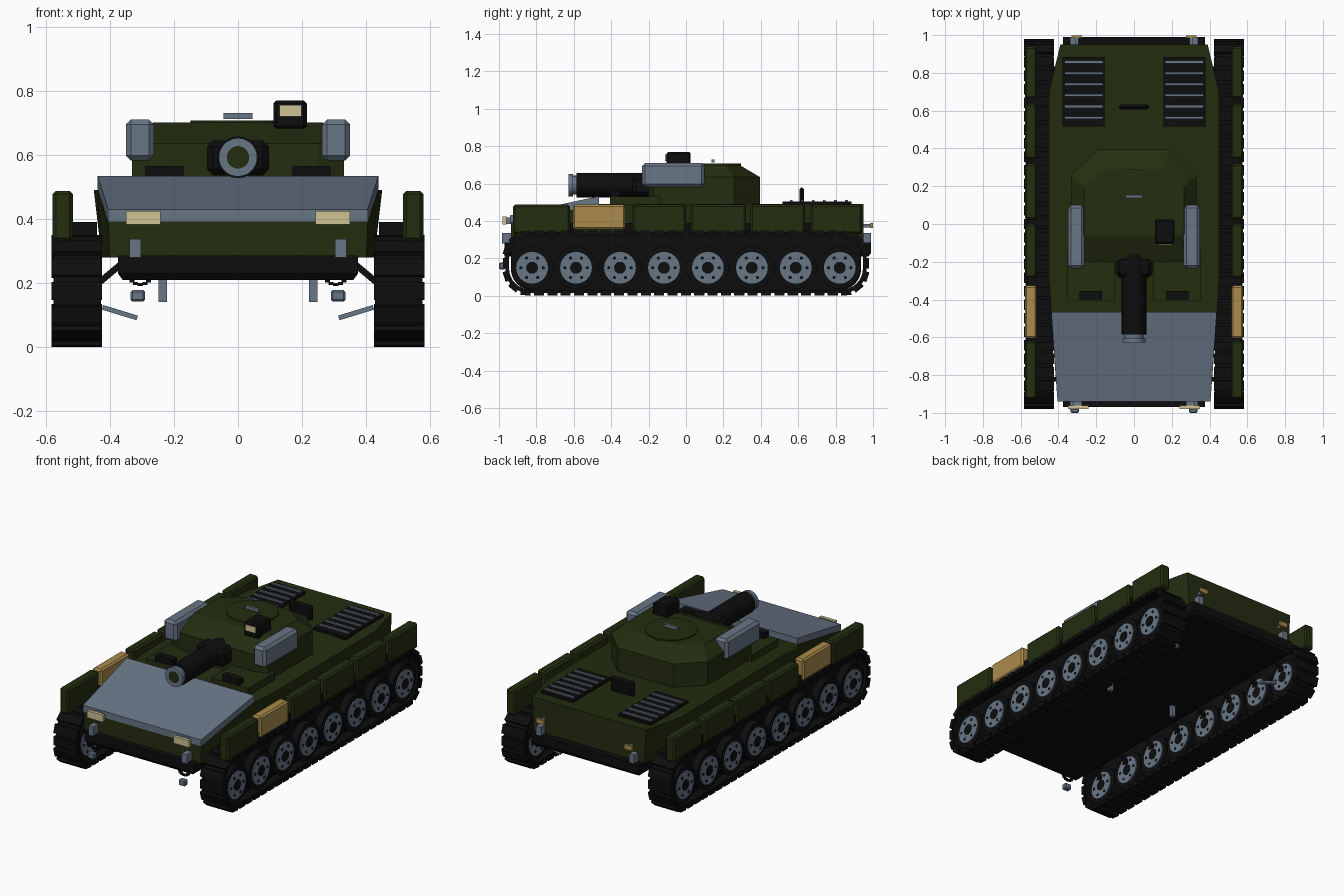
import bpy, bmesh, math
from mathutils import Vector, Matrix

cube = bpy.data.objects.get("Cube")
if cube:
    bpy.data.objects.remove(cube, do_unlink=True)


def material(name, rgb):
    m = bpy.data.materials.new(name)
    m.use_nodes = True
    m.diffuse_color = (*rgb, 1)
    m.node_tree.nodes["Principled BSDF"].inputs["Base Color"].default_value = (*rgb, 1)
    return m


GREEN = material("dark green", (0.017, 0.026, 0.005))
BLACK = material("black", (0.004, 0.004, 0.004))
GRAY = material("blue gray", (0.14, 0.18, 0.24))
TAN = material("tan", (0.40, 0.26, 0.07))
CREAM = material("cream", (0.62, 0.54, 0.30))
ROUND_Y = Matrix.Rotation(math.pi / 2, 4, 'X')
ROUND_X = Matrix.Rotation(math.pi / 2, 4, 'Y')


def finish(bm, name, mat, smooth=False):
    bmesh.ops.recalc_face_normals(bm, faces=bm.faces)
    me = bpy.data.meshes.new(name)
    bm.to_mesh(me)
    bm.free()
    ob = bpy.data.objects.new(name, me)
    bpy.context.collection.objects.link(ob)
    me.materials.append(mat)
    if smooth:
        bpy.ops.object.select_all(action='DESELECT')
        ob.select_set(True)
        bpy.context.view_layer.objects.active = ob
        bpy.ops.object.shade_smooth_by_angle(angle=math.radians(35))
    return ob


def add_box(bm, x, y, z, turn=None):
    """Box from three (low, high) ranges, optionally turned about its centre."""
    mid = Vector([sum(r) / 2 for r in (x, y, z)])
    size = [r[1] - r[0] for r in (x, y, z)]
    mtx = Matrix.Translation(mid) @ (turn or Matrix()) @ Matrix.Diagonal((*size, 1))
    bmesh.ops.create_cube(bm, size=1, matrix=mtx)


def box(name, mat, x, y, z, bevel=0, turn=None):
    bm = bmesh.new()
    add_box(bm, x, y, z, turn)
    if bevel:
        bmesh.ops.bevel(bm, geom=bm.edges[:], offset=bevel, segments=1, affect='EDGES')
    return finish(bm, name, mat)


def add_tube(bm, at, r, length, turn=Matrix(), r2=None, sides=24):
    bmesh.ops.create_cone(bm, cap_ends=True, segments=sides, radius1=r, radius2=r if r2 is None else r2,
                          depth=length, matrix=Matrix.Translation(at) @ turn)


def tube(name, mat, at, r, length, turn=Matrix(), r2=None, sides=24):
    bm = bmesh.new()
    add_tube(bm, at, r, length, turn, r2, sides)
    return finish(bm, name, mat, True)


def loft(name, mat, rings):
    """Skin closed rings of points and cap both ends."""
    bm = bmesh.new()
    vs = [[bm.verts.new(p) for p in ring] for ring in rings]
    n = len(vs[0])
    for a, b in zip(vs, vs[1:]):
        for i in range(n):
            bm.faces.new((a[i], a[(i + 1) % n], b[(i + 1) % n], b[i]))
    bm.faces.new(vs[0])
    bm.faces.new(vs[-1])
    return finish(bm, name, mat)


def both(half, z):
    """Mirror a half outline across x; z is a number or a function of y."""
    zf = z if callable(z) else (lambda y: z)
    full = list(half) + [(-x, y) for x, y in reversed(half)]
    return [(x, y, zf(y)) for x, y in full]


def span(s, a, b):
    return tuple(sorted((s * a, s * b)))


# Hull
deck = [(0.405, -0.935), (0.44, -0.47), (0.45, -0.3), (0.45, 0.7), (0.39, 0.95)]
belly = [(0.40, -0.935), (0.425, -0.47), (0.425, -0.3), (0.425, 0.7), (0.38, 0.95)]
loft("upper_hull", GREEN, [both(belly, 0.28), both(deck, lambda y: 0.49 if y > -0.48 else 0.39)])
low = [(0.36, -0.955), (0.36, 0.975)]
mid = [(0.375, -0.97), (0.375, 0.99)]
loft("lower_hull", BLACK, [both(low, 0.21), both(mid, 0.23), both(mid, 0.285)])
plate = [(0.405, -0.94), (0.438, -0.465)]
slope = lambda y: 0.43 if y < -0.9 else 0.533
loft("front_armor_plate", GRAY, [both(plate, lambda y: slope(y) - 0.04), both(plate, slope)])

# Turret
base = [(0.25, -0.2), (0.33, -0.17), (0.33, 0.26), (0.19, 0.395)]
roof = [(0.25, -0.06), (0.265, -0.05), (0.265, 0.2), (0.15, 0.285)]
loft("turret", GREEN, [both(base, 0.485), both(base, 0.635), both(roof, 0.7)])
tube("roof_hatch", GREEN, (0, 0.145, 0.7), 0.148, 0.014, sides=32)
box("hatch_handle", GRAY, (-0.045, 0.045), (0.137, 0.153), (0.712, 0.73))
box("sight_housing", BLACK, (0.11, 0.215), (-0.105, 0.025), (0.68, 0.77), 0.01)
box("sight_lens", CREAM, (0.13, 0.198), (-0.111, -0.1), (0.72, 0.755))

# Gun
tube("gun_barrel", BLACK, (0, -0.37, 0.592), 0.065, 0.43, ROUND_Y)
tube("barrel_root", BLACK, (0, -0.14, 0.592), 0.03, 0.06, ROUND_Y, 0.065)
box("gun_mantlet", BLACK, (-0.097, 0.097), (-0.285, -0.17), (0.535, 0.645), 0.02)
tube("muzzle_neck", GRAY, (0, -0.597, 0.592), 0.05, 0.05, ROUND_Y)
bm = bmesh.new()
rim = [(0.035, -0.605), (0.035, -0.628), (0.06, -0.628), (0.06, -0.605)]
loop = [bm.verts.new((r, y, 0.592)) for r, y in rim]
edges = [bm.edges.new((loop[i], loop[(i + 1) % 4])) for i in range(4)]
bmesh.ops.spin(bm, geom=loop + edges, cent=(0, 0, 0.592), axis=(0, 1, 0),
               angle=math.tau, steps=28, use_merge=True)
bmesh.ops.remove_doubles(bm, verts=bm.verts, dist=0.0005)
finish(bm, "muzzle_ring", GRAY, True)
tube("gun_bore", GREEN, (0, -0.62, 0.592), 0.036, 0.012, ROUND_Y)

# Mid-line deck handle
box("deck_handle", BLACK, (-0.08, 0.08), (0.606, 0.632), (0.485, 0.58), 0.01)

# Track path: rounded rectangle in the y-z plane
HALF_L, HALF_H, CZ, CR = 0.965, 0.16, 0.175, 0.125
path = []
for sy, sz, start in ((1, 1, 0), (-1, 1, 90), (-1, -1, 180), (1, -1, 270)):
    for k in range(9):
        a = math.radians(start + k * 90 / 8)
        path.append(Vector((0, sy * (HALF_L - CR) + CR * math.cos(a),
                            CZ + sz * (HALF_H - CR) + CR * math.sin(a))))


def walk(count):
    """Evenly spaced points and headings around the track path."""
    pairs = list(zip(path, path[1:] + path[:1]))
    total = sum((b - a).length for a, b in pairs)
    for i in range(count):
        d = total * (i + 0.5) / count
        for a, b in pairs:
            seg = (b - a).length
            if d <= seg:
                v = b - a
                yield a + v * (d / seg), math.atan2(v.z, v.y)
                break
            d -= seg


def track(s):
    bm = bmesh.new()
    # continuous belt
    rings = []
    for x, k in ((0.428, 1), (0.575, 1), (0.575, 0.9), (0.428, 0.9)):
        rings.append([bm.verts.new((s * x, p.y * (0.98 if k < 1 else 1), CZ + (p.z - CZ) * k)) for p in path])
    n = len(path)
    for a, b in zip(rings, rings[1:] + rings[:1]):
        for i in range(n):
            bm.faces.new((a[i], a[(i + 1) % n], b[(i + 1) % n], b[i]))
    # raised pads
    for p, ang in walk(60):
        turn = Matrix.Rotation(ang, 4, 'X')
        add_box(bm, span(s, 0.424, 0.582), (p.y - 0.027, p.y + 0.027), (p.z - 0.014, p.z + 0.014), turn)
    finish(bm, "track", BLACK)
    # dark core between inner and outer wheels
    loft("track_core", BLACK, [[(s * x, p.y * 0.97, CZ + (p.z - CZ) * 0.92) for p in path]
                               for x in (0.485, 0.52)])


def wheels(s):
    tyres, discs, holes, arms = (bmesh.new() for _ in range(4))
    for i in range(8):
        y, z = -0.823 + i * 0.235, 0.15
        add_tube(tyres, (s * 0.505, y, z), 0.114, 0.12, ROUND_X, sides=28)
        add_tube(discs, (s * 0.505, y, z), 0.085, 0.134, ROUND_X)
        add_tube(holes, (s * 0.505, y, z), 0.032, 0.140, ROUND_X, sides=16)
        for k in range(6):
            a = math.tau * k / 6
            at = (s * 0.505, y + 0.06 * math.cos(a), z + 0.06 * math.sin(a))
            add_tube(holes, at, 0.009, 0.138, ROUND_X, sides=8)
        add_box(arms, span(s, 0.355, 0.455), (y - 0.012, y + 0.012), (0.215, 0.235),
                Matrix.Rotation(s * math.radians(40), 4, 'Y'))
    finish(tyres, "wheel_tyres", BLACK, True)
    finish(discs, "wheel_discs", GRAY, True)
    finish(holes, "wheel_hubs_and_holes", BLACK)
    finish(arms, "suspension_arms", BLACK)


skirts = [(-0.925, -0.62), (-0.605, -0.325), (-0.285, 0.0), (0.025, 0.32), (0.345, 0.635), (0.665, 0.94)]
for s in (-1, 1):
    track(s)
    wheels(s)
    # Side skirts and the dark brackets between them
    for i, ys in enumerate(skirts):
        tan = i == 1
        box("tan_side_box" if tan else "side_skirt", TAN if tan else GREEN,
            span(s, 0.515, 0.578), ys, (0.355 if tan else 0.33, 0.487), 0.01)
    for a, b in zip(skirts, skirts[1:]):
        box("skirt_bracket", BLACK, span(s, 0.44, 0.565), (a[1] - 0.01, b[0] + 0.01), (0.33, 0.39))
    # Turret sides and forward deck blocks
    box("turret_side_pod", GRAY, span(s, 0.262, 0.35), (-0.235, 0.1), (0.582, 0.71), 0.016)
    box("forward_deck_block", GREEN, span(s, 0.1, 0.352), (-0.405, -0.14), (0.485, 0.53))
    box("vision_block", BLACK, span(s, 0.17, 0.288), (-0.4, -0.355), (0.525, 0.565))
    # Engine grilles
    box("engine_grille", BLACK, span(s, 0.155, 0.378), (0.515, 0.885), (0.485, 0.505))
    bm = bmesh.new()
    for k in range(6):
        y = 0.563 + k * 0.059
        add_box(bm, span(s, 0.165, 0.368), (y - 0.007, y + 0.007), (0.5, 0.513))
    finish(bm, "grille_bars", GRAY)
    # Lamps and brackets, front and rear
    box("headlight", CREAM, span(s, 0.242, 0.35), (-0.98, -0.96), (0.382, 0.425))
    box("headlight_mount", GRAY, span(s, 0.275, 0.32), (-0.962, -0.93), (0.385, 0.42))
    box("front_tow_bracket", GRAY, span(s, 0.303, 0.338), (-0.985, -0.93), (0.28, 0.337))
    box("rear_tow_bracket", GRAY, span(s, 0.303, 0.338), (0.945, 0.99), (0.28, 0.337))
    box("rear_light", TAN, span(s, 0.275, 0.33), (0.985, 0.999), (0.362, 0.39))
    box("rear_light_mount", GRAY, span(s, 0.295, 0.31), (0.945, 0.988), (0.365, 0.385))
    # Underside fittings
    box("front_hook_block", GRAY, span(s, 0.29, 0.335), (-1.0, -0.965), (0.142, 0.178), 0.006)
    bm = bmesh.new()
    for k in range(7):
        a = math.pi * (1 + k / 6)
        add_box(bm, (s * 0.305 + 0.03 * math.cos(a) - 0.008, s * 0.305 + 0.03 * math.cos(a) + 0.008),
                (-0.97, -0.955), (0.212 + 0.022 * math.sin(a), 0.222 + 0.022 * math.sin(a)))
    finish(bm, "front_hook", BLACK)
    box("belly_pin", GRAY, span(s, 0.222, 0.248), (0.055, 0.08), (0.14, 0.215))
    box("rear_strut", GRAY, span(s, 0.312, 0.425), (0.76, 0.785), (0.1, 0.115),
        turn=Matrix.Rotation(s * math.radians(-17), 4, 'Y'))
